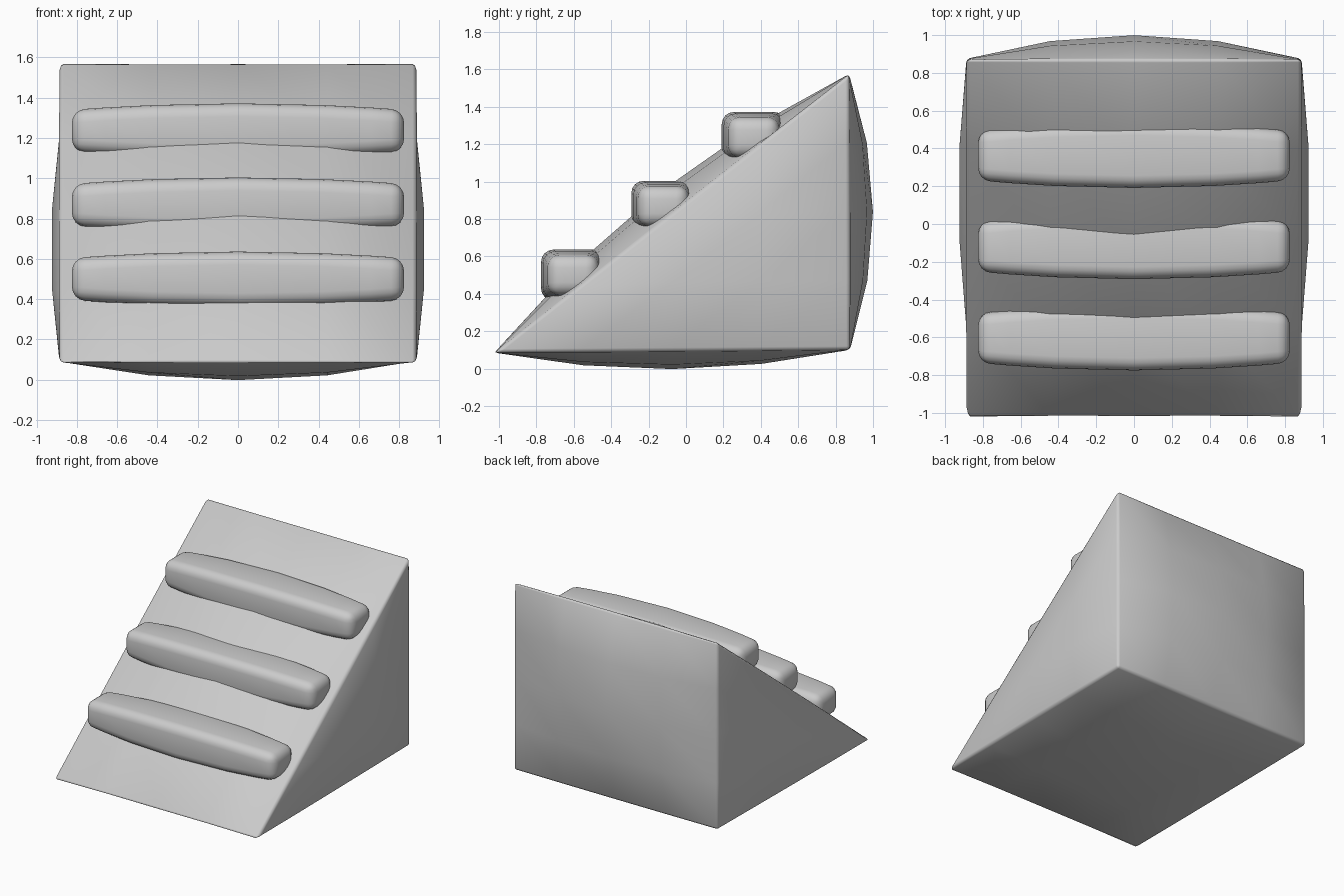
import bpy, bmesh, math
from mathutils import Vector

if "Cube" in bpy.data.objects:
    bpy.data.objects.remove(bpy.data.objects["Cube"])

N = 4           # panel subdivisions
HX = 0.887      # half width of the wedge
TIP, HEEL, TOP = (-1.025, 0.085), (0.877, 0.1), (0.872, 1.575)
MID = Vector((0, 0.25, 0.6))


def outward(a, b, c):
    n = (b - a).cross(c - a).normalized()
    return n if n.dot((a + b + c) / 3 - MID) > 0 else -n


def finish(bm, name, bevel, segments, limit):
    bmesh.ops.remove_doubles(bm, verts=bm.verts, dist=1e-4)
    bmesh.ops.recalc_face_normals(bm, faces=bm.faces)
    me = bpy.data.meshes.new(name)
    bm.to_mesh(me)
    bm.free()
    ob = bpy.data.objects.new(name, me)
    bpy.context.collection.objects.link(ob)
    mod = ob.modifiers.new("rounded_edges", 'BEVEL')
    mod.width, mod.segments = bevel, segments
    mod.limit_method, mod.angle_limit = 'ANGLE', math.radians(limit)
    for p in me.polygons:
        p.use_smooth = True
    return ob


# Wedge body: puffed rectangular panels
bm = bmesh.new()


def quad_panel(p, q, bulge):
    a, b = Vector((-HX, *p)), Vector((HX, *p))
    c, d = Vector((HX, *q)), Vector((-HX, *q))
    n = outward(a, b, c)
    grid = []
    for j in range(N + 1):
        v = j / N
        row = []
        for i in range(N + 1):
            u = i / N
            pos = a.lerp(b, u).lerp(d.lerp(c, u), v)
            row.append(bm.verts.new(pos + n * bulge * 16 * u * (1 - u) * v * (1 - v)))
        grid.append(row)
    for j in range(N):
        for i in range(N):
            bm.faces.new((grid[j][i], grid[j][i + 1], grid[j + 1][i + 1], grid[j + 1][i]))


def side_panel(sx, bulge):
    a, b, c = (Vector((sx * HX, *p)) for p in (TIP, HEEL, TOP))
    n = outward(a, b, c)
    g = {}
    for i in range(N + 1):
        for j in range(N + 1 - i):
            u, v = i / N, j / N
            w = 1 - u - v
            g[i, j] = bm.verts.new(a * w + b * u + c * v + n * bulge * 27 * u * v * w)
    for i in range(N):
        for j in range(N - i):
            bm.faces.new((g[i, j], g[i + 1, j], g[i, j + 1]))
            if i + j < N - 1:
                bm.faces.new((g[i + 1, j], g[i + 1, j + 1], g[i, j + 1]))


quad_panel(TIP, HEEL, 0.095)    # underside
quad_panel(HEEL, TOP, 0.125)    # back
quad_panel(TOP, TIP, 0.13)      # slope
for s in (-1, 1):
    side_panel(s, 0.045)
finish(bm, "wedge_body", 0.02, 2, 40)

# Three padded steps lying across the slope
for k in range(3):
    bm = bmesh.new()
    rings = []
    for x in (-0.825, -0.66, -0.42, 0, 0.42, 0.66, 0.825):
        t = (x / 0.825) ** 2
        hy, hz = 0.172 - 0.04 * t, 0.136 - 0.032 * t
        rings.append([bm.verts.new((x, y * hy, z * hz))
                      for y, z in ((-1, -1), (1, -1), (1, 1), (-1, 1))])
    for r0, r1 in zip(rings, rings[1:]):
        for i in range(4):
            bm.faces.new((r0[i], r0[(i + 1) % 4], r1[(i + 1) % 4], r1[i]))
    bm.faces.new(rings[0])
    bm.faces.new(rings[-1])
    step = finish(bm, f"padded_step_{k + 1}", 0.065, 4, 40)
    step.location = (0, -0.603 + 0.483 * k, 0.5 + 0.368 * k)
